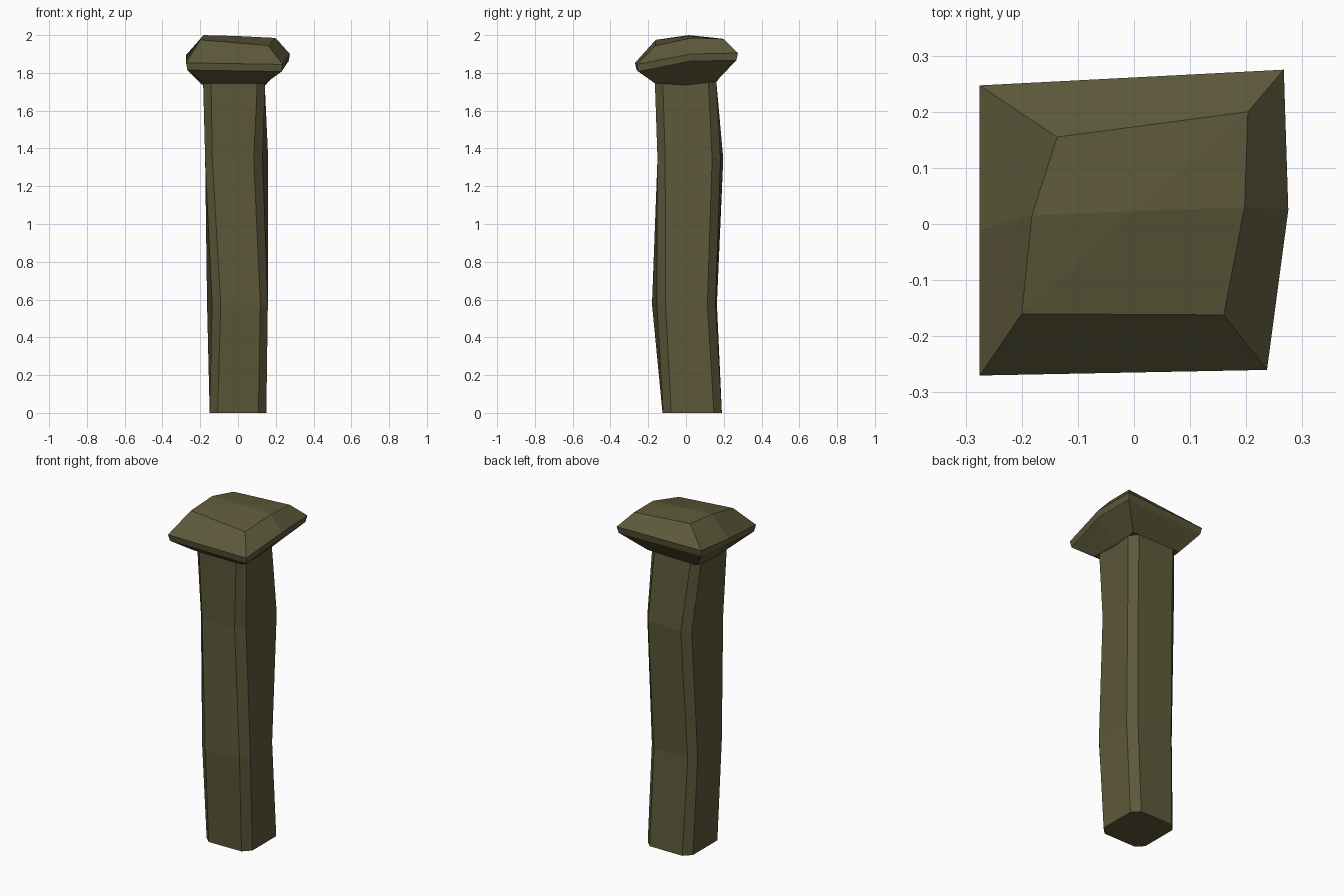
import bpy, bmesh
from mathutils import Vector

if "Cube" in bpy.data.objects:
    bpy.data.objects.remove(bpy.data.objects["Cube"])

olive = bpy.data.materials.new("dark olive wood")
olive.diffuse_color = (0.110, 0.099, 0.042, 1)
olive.use_nodes = True
olive.node_tree.nodes["Principled BSDF"].inputs["Base Color"].default_value = olive.diffuse_color


def loft(name, rings, top_centre=None):
    """Skin a stack of equal-length rings into a closed flat-shaded part."""
    bm = bmesh.new()
    vs = [[bm.verts.new(p) for p in ring] for ring in rings]
    n = len(vs[0])
    for low, high in zip(vs, vs[1:]):
        for i in range(n):
            j = (i + 1) % n
            bm.faces.new((low[i], low[j], high[j], high[i]))
    bm.faces.new(vs[0][::-1])
    if top_centre:
        c = bm.verts.new(top_centre)
        for i in range(n):
            bm.faces.new((vs[-1][i], vs[-1][(i + 1) % n], c))
    else:
        bm.faces.new(vs[-1])
    bmesh.ops.recalc_face_normals(bm, faces=bm.faces[:])
    me = bpy.data.meshes.new(name)
    bm.to_mesh(me)
    bm.free()
    me.materials.append(olive)
    ob = bpy.data.objects.new(name, me)
    bpy.context.collection.objects.link(ob)
    return ob


def chamfered(corners, z, cut=0.042):
    """Cut the four corners of a quad, giving an eight-sided ring."""
    pts = []
    for i in range(4):
        c = Vector((*corners[i], z))
        for k in (i - 1, (i + 1) % 4):
            pts.append(c + (Vector((*corners[k], z)) - c).normalized() * cut)
    return pts


# Crooked post: corners front right, back right, back left, front left
post_sections = [
    (0.00, [(0.15, -0.12), (0.15, 0.19), (-0.15, 0.19), (-0.15, -0.125)]),
    (0.575, [(0.16, -0.15), (0.145, 0.155), (-0.168, 0.165), (-0.133, -0.185)]),
    (1.345, [(0.125, -0.152), (0.165, 0.18), (-0.145, 0.2), (-0.178, -0.145)]),
    (1.76, [(0.145, -0.165), (0.14, 0.16), (-0.185, 0.16), (-0.185, -0.165)]),
]
loft("post", [chamfered(c, z) for z, c in post_sections])

# Cap: front left, front right, middle right, back right, back left, middle left
under = [(-0.18, -0.165, 1.745), (0.145, -0.165, 1.745), (0.145, 0, 1.735),
         (0.14, 0.16, 1.755), (-0.185, 0.16, 1.75), (-0.185, 0, 1.733)]
rim = [(-0.275, -0.27, 1.853), (0.237, -0.26, 1.845), (0.275, 0.025, 1.90),
       (0.267, 0.275, 1.905), (-0.275, 0.247, 1.895), (-0.275, -0.01, 1.87)]
rim_low = [(x * 0.975, y * 0.97, z - 0.038) for x, y, z in rim]
top = [(-0.2, -0.16, 1.975), (0.16, -0.162, 1.945), (0.197, 0.03, 1.985),
       (0.203, 0.2, 1.98), (-0.137, 0.155, 1.985), (-0.182, 0.015, 2.0)]
loft("cap", [under, rim_low, rim, top], (0, 0.023, 1.995))
